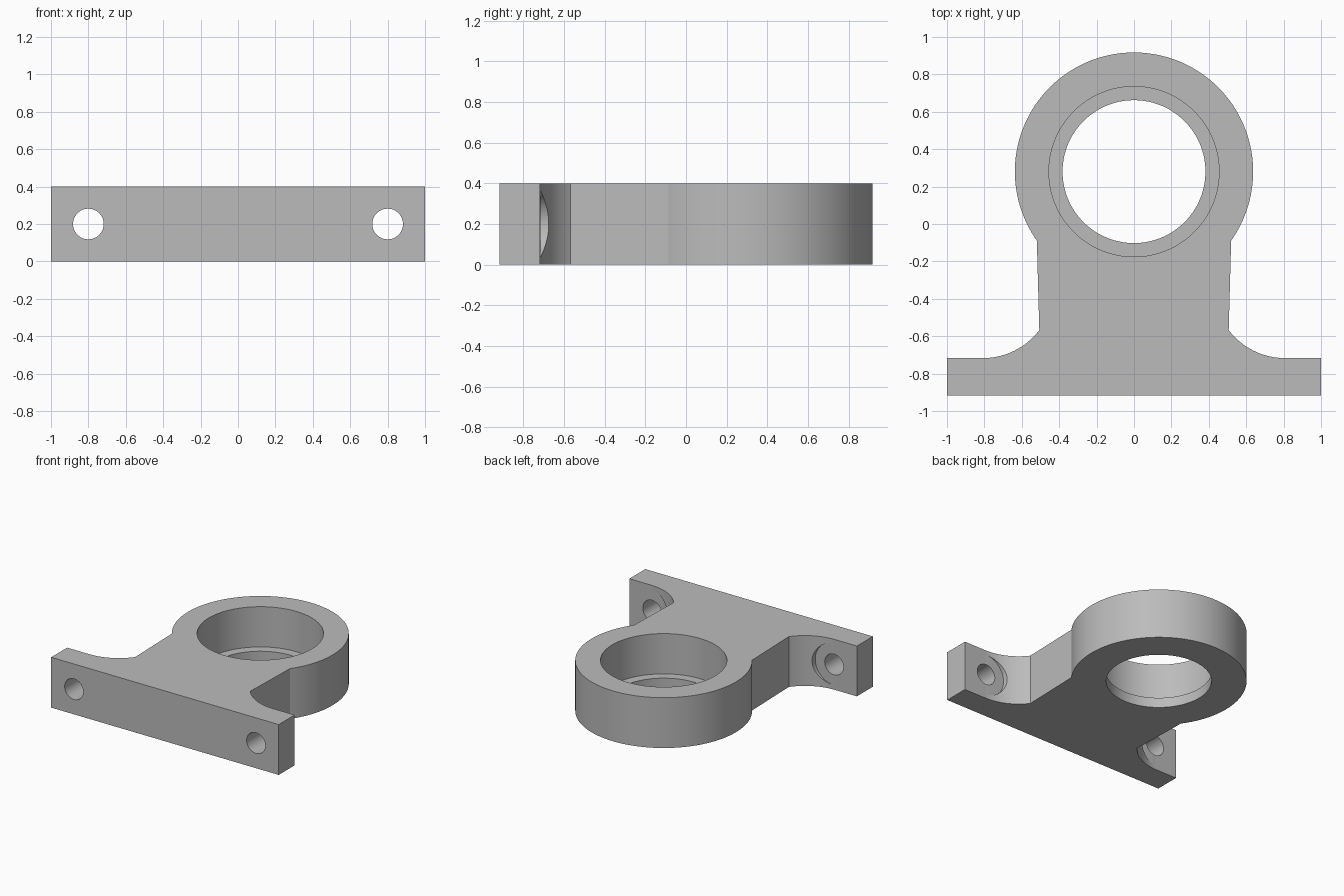
import bpy, bmesh
from math import sin, cos, pi, atan2, sqrt, radians
from mathutils import Vector

if "Cube" in bpy.data.objects:
    bpy.data.objects.remove(bpy.data.objects["Cube"])

# Main dimensions
HEIGHT = 0.4
FRONT, BACK = -0.917, -0.717      # flange thickness in y
RING_Y, RING_R = 0.28, 0.637
FILLET_R = 0.38
FILLET_Y = BACK + FILLET_R
FILLET_X = sqrt((RING_R + FILLET_R) ** 2 - (RING_Y - FILLET_Y) ** 2)
HOLE_X = 0.8

grey = bpy.data.materials.new("machined grey")
grey.use_nodes = True
colour = (0.5, 0.5, 0.5, 1)
grey.diffuse_color = colour
grey.node_tree.nodes["Principled BSDF"].inputs["Base Color"].default_value = colour


def arc(cx, cy, r, start, end, steps):
    angles = [start + (end - start) * i / steps for i in range(steps + 1)]
    return [(cx + r * cos(a), cy + r * sin(a)) for a in angles]


# Outline: right half runs from the flange up to the ring top, then is mirrored
tangent = atan2(FILLET_Y - RING_Y, FILLET_X)
half = [(1, FRONT), (1, BACK)]
half += arc(FILLET_X, FILLET_Y, FILLET_R, -pi / 2, -pi - (pi - (tangent + pi)) - 2 * tangent, 48)
half += arc(0, RING_Y, RING_R, tangent, pi / 2, 64)[1:]
outline = half + [(-x, y) for x, y in reversed(half[:-1])]

# Bracket body: extruded outline
bm = bmesh.new()
face = bm.faces.new([bm.verts.new((x, y, 0)) for x, y in outline])
top = bmesh.ops.extrude_face_region(bm, geom=[face])["geom"]
bmesh.ops.translate(bm, vec=(0, 0, HEIGHT),
                    verts=[v for v in top if isinstance(v, bmesh.types.BMVert)])
bmesh.ops.recalc_face_normals(bm, faces=bm.faces[:])
mesh = bpy.data.meshes.new("bearing_bracket")
bm.to_mesh(mesh)
bm.free()
mesh.materials.append(grey)
body = bpy.data.objects.new("bearing_bracket", mesh)
bpy.context.collection.objects.link(body)
bpy.context.view_layer.objects.active = body
body.select_set(True)


def cut(radius, start, end, sides):
    """Remove a cylinder running between two points from the body."""
    start, end = Vector(start), Vector(end)
    axis = end - start
    bpy.ops.mesh.primitive_cylinder_add(
        vertices=sides, radius=radius, depth=axis.length, location=(start + end) / 2,
        rotation=axis.to_track_quat("Z", "Y").to_euler())
    cutter = bpy.context.object
    cutter.hide_render = True
    cutter.data.materials.append(grey)
    bpy.context.view_layer.objects.active = body
    mod = body.modifiers.new("cut", "BOOLEAN")
    mod.operation, mod.solver, mod.object = "DIFFERENCE", "EXACT", cutter
    bpy.ops.object.modifier_apply(modifier=mod.name)
    bpy.data.objects.remove(cutter)


# Bearing seat with a retaining lip at the bottom
cut(0.455, (0, RING_Y, 0.08), (0, RING_Y, 1), 128)
cut(0.382, (0, RING_Y, -0.5), (0, RING_Y, 0.5), 128)

# Bolt holes through the flange, with spot faces cut into the fillets
for side in (-1, 1):
    x, z = side * HOLE_X, HEIGHT / 2
    cut(0.165, (x, BACK + 0.001, z), (x, BACK + 0.15, z), 64)
    cut(0.082, (x, FRONT - 0.1, z), (x, BACK + 0.1, z), 48)

bpy.ops.object.select_all(action="DESELECT")
body.select_set(True)
bpy.context.view_layer.objects.active = body
bpy.ops.object.shade_smooth_by_angle(angle=radians(25))
